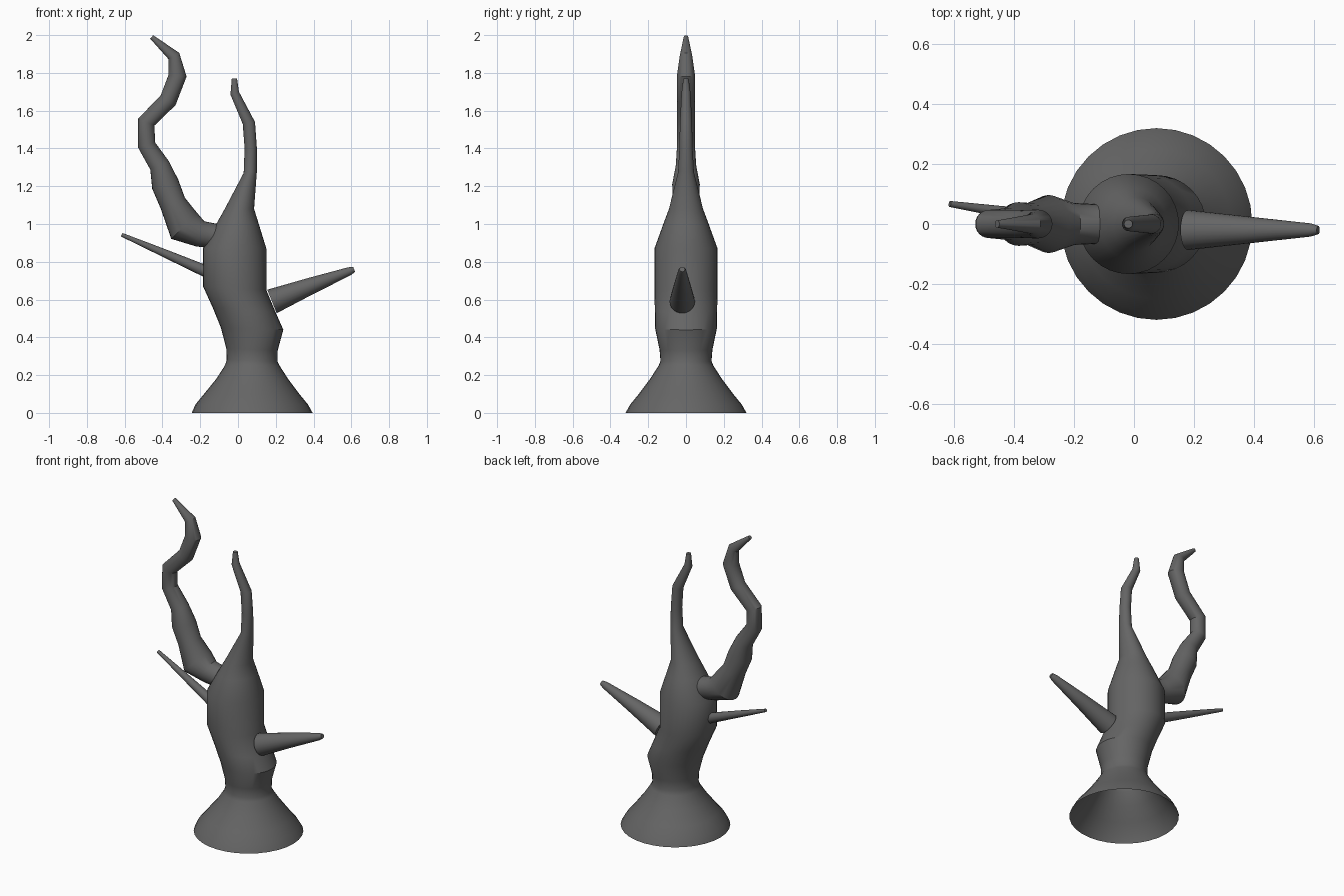
import bpy, bmesh, math
from mathutils import Vector

cube = bpy.data.objects.get("Cube")
if cube:
    bpy.data.objects.remove(cube, do_unlink=True)

bark = bpy.data.materials.new("dark grey bark")
bark.use_nodes = True
colour = (0.13, 0.13, 0.13, 1)
bark.diffuse_color = colour
bark.node_tree.nodes["Principled BSDF"].inputs["Base Color"].default_value = colour


def loft(name, rings, sides, cap_start=True):
    """Skin rings given as (centre, first half axis, second half axis)."""
    bm = bmesh.new()
    loops = []
    for centre, a, b in rings:
        angles = [2 * math.pi * i / sides for i in range(sides)]
        loops.append([bm.verts.new(centre + a * math.cos(t) + b * math.sin(t)) for t in angles])
    for low, high in zip(loops, loops[1:]):
        for i in range(sides):
            j = (i + 1) % sides
            bm.faces.new((low[i], low[j], high[j], high[i]))
    bm.faces.new(loops[-1])
    if cap_start:
        bm.faces.new(loops[0][::-1])
    bmesh.ops.recalc_face_normals(bm, faces=bm.faces)
    mesh = bpy.data.meshes.new(name)
    bm.to_mesh(mesh)
    bm.free()
    mesh.materials.append(bark)
    obj = bpy.data.objects.new(name, mesh)
    bpy.context.collection.objects.link(obj)
    bpy.ops.object.select_all(action='DESELECT')
    obj.select_set(True)
    bpy.context.view_layer.objects.active = obj
    bpy.ops.object.shade_smooth_by_angle(angle=math.radians(32))
    return obj


def tube(name, stations, sides=24):
    """Round limb through (x, y, z, radius) stations."""
    points = [Vector(s[:3]) for s in stations]
    rings = []
    for i, p in enumerate(points):
        steps = []
        if i > 0:
            steps.append((p - points[i - 1]).normalized())
        if i < len(points) - 1:
            steps.append((points[i + 1] - p).normalized())
        along = sum(steps, Vector()).normalized()
        side = Vector((0, 1, 0))
        side = (side - along * side.dot(along)).normalized()
        r = stations[i][3]
        rings.append((p, side.cross(along) * r, side * r))
    return loft(name, rings, sides)


# Trunk: each ring is left x, left z, right x, right z, half depth
trunk = [
    (-0.245, 0.0, 0.395, 0.0, 0.32),
    (-0.225, 0.045, 0.37, 0.045, 0.295),
    (-0.18, 0.10, 0.325, 0.10, 0.25),
    (-0.115, 0.18, 0.265, 0.18, 0.19),
    (-0.07, 0.25, 0.22, 0.25, 0.145),
    (-0.06, 0.28, 0.21, 0.27, 0.135),
    (-0.062, 0.34, 0.21, 0.33, 0.14),
    (-0.09, 0.45, 0.24, 0.44, 0.163),
    (-0.135, 0.56, 0.20, 0.53, 0.165),
    (-0.185, 0.67, 0.15, 0.65, 0.167),
    (-0.185, 0.87, 0.15, 0.87, 0.167),
    (-0.115, 1.0, 0.11, 1.0, 0.12),
    (-0.07, 1.08, 0.085, 1.08, 0.09),
    (0.03, 1.27, 0.10, 1.28, 0.042),
    (0.035, 1.40, 0.10, 1.40, 0.035),
    (0.025, 1.53, 0.09, 1.54, 0.032),
    (-0.04, 1.685, 0.005, 1.70, 0.024),
    (-0.033, 1.77, -0.005, 1.77, 0.014),
]
rings = []
for lx, lz, rx, rz, depth in trunk:
    left, right = Vector((lx, 0, lz)), Vector((rx, 0, rz))
    rings.append(((left + right) / 2, (right - left) / 2, Vector((0, depth, 0))))
loft("trunk", rings, 32, cap_start=False)

# Crooked upper branch
tube("crooked_branch", [
    (-0.12, 0, 0.935, 0.066),
    (-0.20, 0, 0.948, 0.07),
    (-0.285, 0, 0.99, 0.097),
    (-0.345, 0, 1.11, 0.07),
    (-0.385, 0, 1.21, 0.073),
    (-0.415, 0, 1.31, 0.054),
    (-0.485, 0, 1.42, 0.047),
    (-0.485, 0, 1.54, 0.047),
    (-0.37, 0, 1.655, 0.047),
    (-0.32, 0, 1.785, 0.048),
    (-0.34, 0, 1.89, 0.033),
    (-0.457, 0, 1.99, 0.012),
])

# Straight side stubs
tube("left_stub", [
    (0.18, -0.02, 0.59, 0.067),
    (0.38, -0.02, 0.67, 0.045),
    (0.59, -0.02, 0.75, 0.022),
    (0.615, -0.02, 0.76, 0.014),
])
tube("right_stub", [
    (-0.16, 0.0, 0.745, 0.032),
    (-0.40, 0.035, 0.85, 0.021),
    (-0.615, 0.067, 0.943, 0.01),
], 16)
